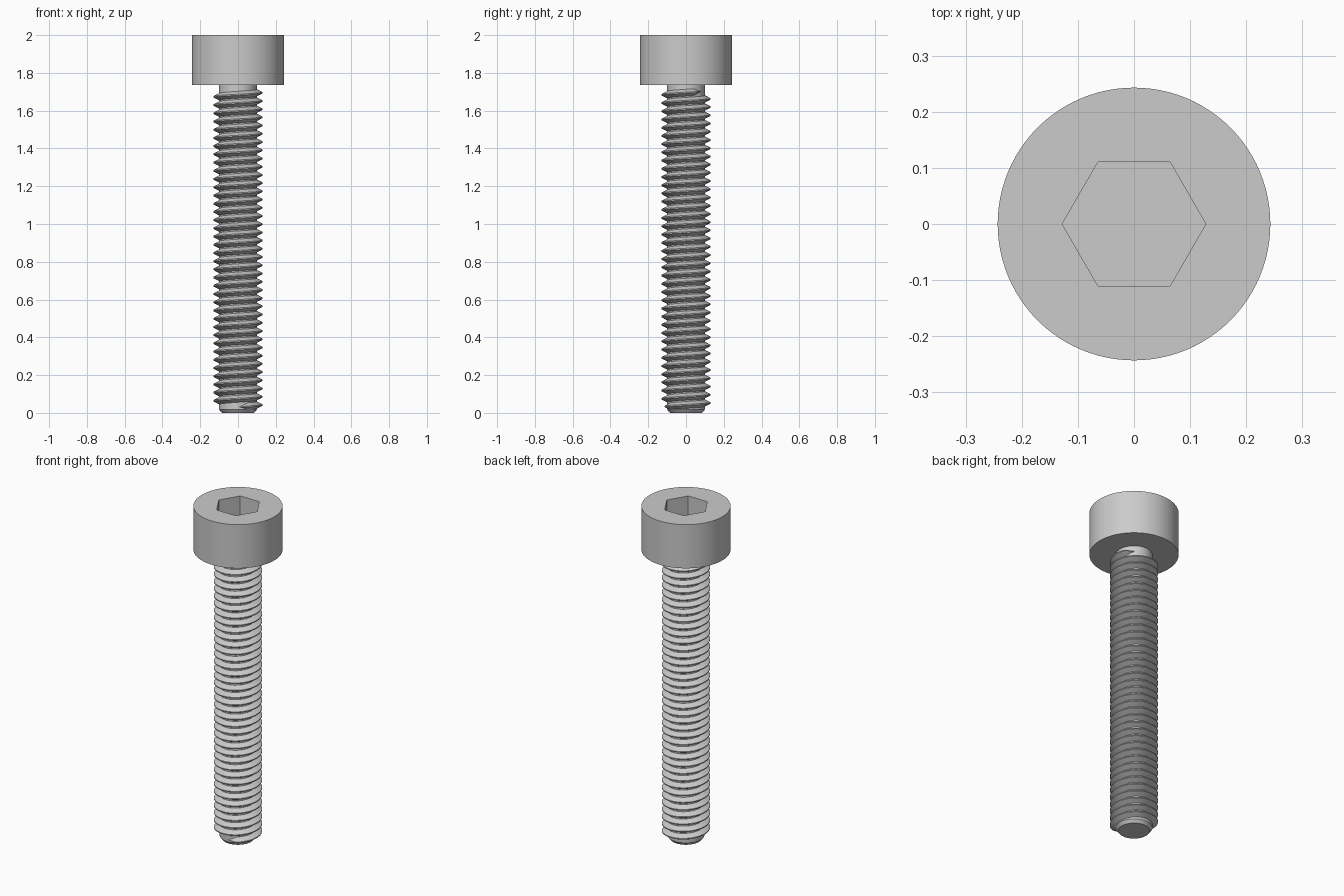
import bpy
import bmesh
from math import cos, sin, pi, radians

cube = bpy.data.objects.get("Cube")
if cube:
    bpy.data.objects.remove(cube)

# One plain grey steel
steel = bpy.data.materials.new("grey_steel")
steel.use_nodes = True
steel.diffuse_color = (0.6, 0.6, 0.6, 1)
steel.node_tree.nodes["Principled BSDF"].inputs["Base Color"].default_value = (0.6, 0.6, 0.6, 1)

HEAD_BOTTOM, TOP = 1.737, 2.0
HEAD_R, SOCKET_R, SOCKET_DEPTH = 0.243, 0.128, 0.13
CORE_R, THREAD_R, PITCH = 0.1, 0.131, 0.0435


def make_object(name, bm):
    bmesh.ops.recalc_face_normals(bm, faces=bm.faces)
    mesh = bpy.data.meshes.new(name)
    bm.to_mesh(mesh)
    bm.free()
    obj = bpy.data.objects.new(name, mesh)
    bpy.context.collection.objects.link(obj)
    mesh.materials.append(steel)
    return obj


def smooth(obj, angle=30):
    bpy.ops.object.select_all(action="DESELECT")
    obj.select_set(True)
    bpy.context.view_layer.objects.active = obj
    bpy.ops.object.shade_smooth_by_angle(angle=radians(angle))


def skin(bm, rings, closed_rings=True):
    """Join rings of vertices into a tube with capped ends."""
    n = len(rings[0])
    for a, b in zip(rings, rings[1:]):
        for i in range(n):
            j = (i + 1) % n
            bm.faces.new((a[i], a[j], b[j], b[i]))
    bm.faces.new(rings[0])
    bm.faces.new(rings[-1])


def turned(name, profile, sides):
    """Solid of rotation through (radius, height) points."""
    bm = bmesh.new()
    rings = [[bm.verts.new((r * cos(2 * pi * i / sides), r * sin(2 * pi * i / sides), z))
              for i in range(sides)] for r, z in profile]
    skin(bm, rings)
    return make_object(name, bm)


# Cylinder head with a hexagonal socket
head = turned("head", [(HEAD_R, HEAD_BOTTOM), (HEAD_R, TOP)], 96)
cutter = turned("socket_cutter", [(SOCKET_R, TOP - SOCKET_DEPTH), (SOCKET_R, TOP + 0.1)], 6)
cutter.hide_render = True
cut = head.modifiers.new("socket", "BOOLEAN")
cut.operation = "DIFFERENCE"
cut.solver = "EXACT"
cut.object = cutter
bpy.context.view_layer.objects.active = head
bpy.ops.object.modifier_apply(modifier=cut.name)
bpy.data.objects.remove(cutter)
smooth(head)

# Shank core with a chamfered tip
core = turned("shank_core", [(0.085, 0), (CORE_R, 0.018), (CORE_R, HEAD_BOTTOM + 0.01)], 64)
smooth(core)

# Right-handed helical thread, tapering out at both ends
STEPS = 48
START, END = radians(-85), 38 * 2 * pi + radians(50)
FADE = radians(25)
count = int((END - START) / (2 * pi) * STEPS)
bm = bmesh.new()
rings = []
for k in range(count + 1):
    angle = START + (END - START) * k / count
    size = max(0.12, min(1, (angle - START) / FADE, (END - angle) / FADE))
    middle = 0.042 + PITCH * angle / (2 * pi)
    crest = CORE_R + (THREAD_R - CORE_R) * size
    section = [(CORE_R - 0.003, -0.02), (crest, -0.003), (crest, 0.003), (CORE_R - 0.003, 0.02)]
    rings.append([bm.verts.new((r * cos(angle), r * sin(angle), middle + h * size))
                  for r, h in section])
skin(bm, rings)
thread = make_object("thread", bm)
smooth(thread)
